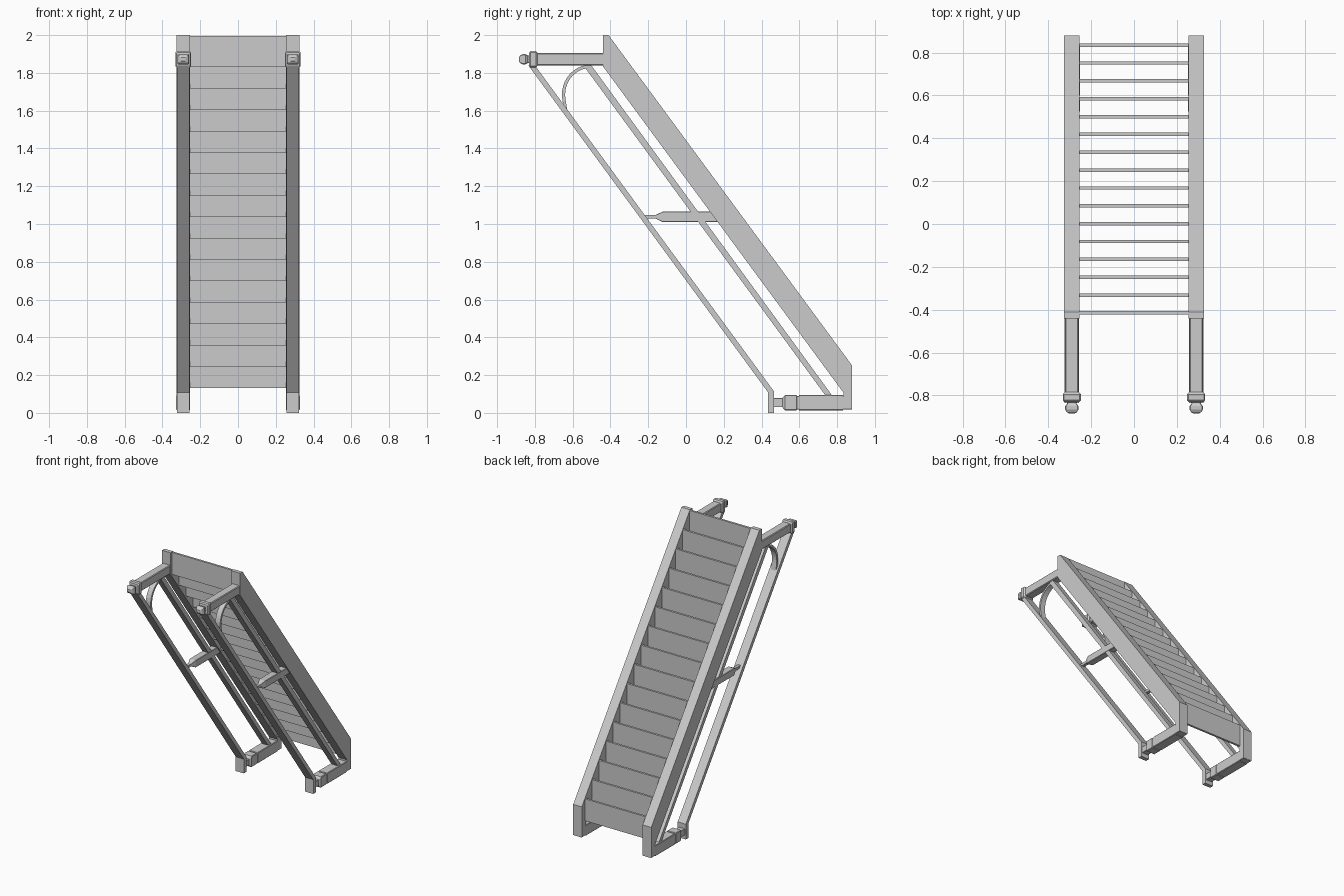
import bpy, bmesh, math

CX = 0.29  # centre of each side assembly


def make(name, verts, faces):
    bm = bmesh.new()
    vs = [bm.verts.new(v) for v in verts]
    for f in faces:
        bm.faces.new([vs[i] for i in f])
    bmesh.ops.recalc_face_normals(bm, faces=bm.faces)
    me = bpy.data.meshes.new(name)
    bm.to_mesh(me)
    bm.free()
    ob = bpy.data.objects.new(name, me)
    bpy.context.collection.objects.link(ob)
    return ob


def extrude_x(name, prof, x0, x1):
    """Side profile (y, z) extruded across x."""
    n = len(prof)
    verts = [(x, y, z) for x in (x0, x1) for y, z in prof]
    faces = [list(range(n)), list(range(2 * n - 1, n - 1, -1))]
    faces += [(i, (i + 1) % n, n + (i + 1) % n, n + i) for i in range(n)]
    return make(name, verts, faces)


def turned_y(name, cx, cz, sections, chamfer=0.15):
    """Loft of chamfered squares along y; sections = (y, half_x, half_z)."""
    c = 1 - chamfer
    ring = [(1, c), (c, 1), (-c, 1), (-1, c), (-1, -c), (-c, -1), (c, -1), (1, -c)]
    verts = [(cx + a * hx, y, cz + b * hz) for y, hx, hz in sections for a, b in ring]
    faces = [list(range(8)), list(range(len(verts) - 8, len(verts)))]
    for s in range(len(sections) - 1):
        for i in range(8):
            j = (i + 1) % 8
            faces.append((s * 8 + i, s * 8 + j, s * 8 + 8 + j, s * 8 + 8 + i))
    return make(name, verts, faces)


# Arched brace, band between two arcs joining post rail and handrail
outer, inner = [], []
for i in range(13):
    a = math.radians(90 + 110 * i / 12)
    outer.append((-0.505 + 0.152 * math.cos(a), 1.685 + 0.158 * math.sin(a)))
    inner.append((-0.505 + 0.135 * math.cos(a), 1.685 + 0.141 * math.sin(a)))
outer[-1], inner[-1] = (-0.645, 1.605), (-0.628, 1.60)

for side, s in (("left", -1), ("right", 1)):
    cx = CX * s
    # Sloping stringer
    extrude_x(side + "_stringer", [(-0.44, 2.0), (-0.41, 2.0), (0.88, 0.25), (0.88, 0.02),
                                   (0.835, 0.02), (0.835, 0.105), (-0.44, 1.835)],
              cx - 0.036, cx + 0.036)
    # Handrail with its turned-down end
    extrude_x(side + "_handrail", [(-0.835, 1.84), (-0.80, 1.84), (0.465, 0.115), (0.465, 0.0),
                                   (0.435, 0.0), (0.435, 0.108)], cx - 0.034, cx + 0.034)
    # Inner lower rail
    extrude_x(side + "_lower_rail", [(-0.54, 1.835), (-0.505, 1.845), (0.775, 0.09), (0.74, 0.09)],
              cx - 0.025, cx + 0.025)
    # Brace
    extrude_x(side + "_arched_brace", outer + inner[::-1], cx - 0.02, cx + 0.02)
    # Upper post, collar and finial
    turned_y(side + "_upper_post", cx, 1.872, [(-0.80, 0.032, 0.033), (-0.43, 0.032, 0.033)])
    turned_y(side + "_upper_post_finial", cx, 1.872,
             [(-0.885, 0.012, 0.010), (-0.878, 0.024, 0.020), (-0.865, 0.031, 0.027),
              (-0.85, 0.031, 0.027), (-0.838, 0.022, 0.020), (-0.832, 0.022, 0.020),
              (-0.830, 0.036, 0.036), (-0.822, 0.042, 0.043), (-0.795, 0.042, 0.043),
              (-0.785, 0.034, 0.034)])
    # Lower post with collar and neck
    turned_y(side + "_lower_post", cx, 0.054,
             [(0.455, 0.026, 0.024), (0.51, 0.026, 0.024), (0.525, 0.037, 0.041),
              (0.585, 0.037, 0.041), (0.587, 0.035, 0.036), (0.597, 0.035, 0.036),
              (0.599, 0.037, 0.041), (0.83, 0.037, 0.041), (0.832, 0.036, 0.037),
              (0.878, 0.036, 0.037)], 0.1)
    # Middle baluster
    turned_y(side + "_baluster", cx, 1.038,
             [(-0.235, 0.012, 0.010), (-0.16, 0.012, 0.010), (-0.125, 0.026, 0.027),
              (0.17, 0.026, 0.027)], 0.1)

# Upright step boards
for i in range(16):
    y, z = -0.415 + i * 0.0833, 1.83 - i * 0.1133
    extrude_x("step_board_%02d" % (i + 1),
              [(y - 0.008, z), (y + 0.008, z), (y + 0.008, z + 0.166), (y - 0.008, z + 0.166)],
              -0.258, 0.258)
